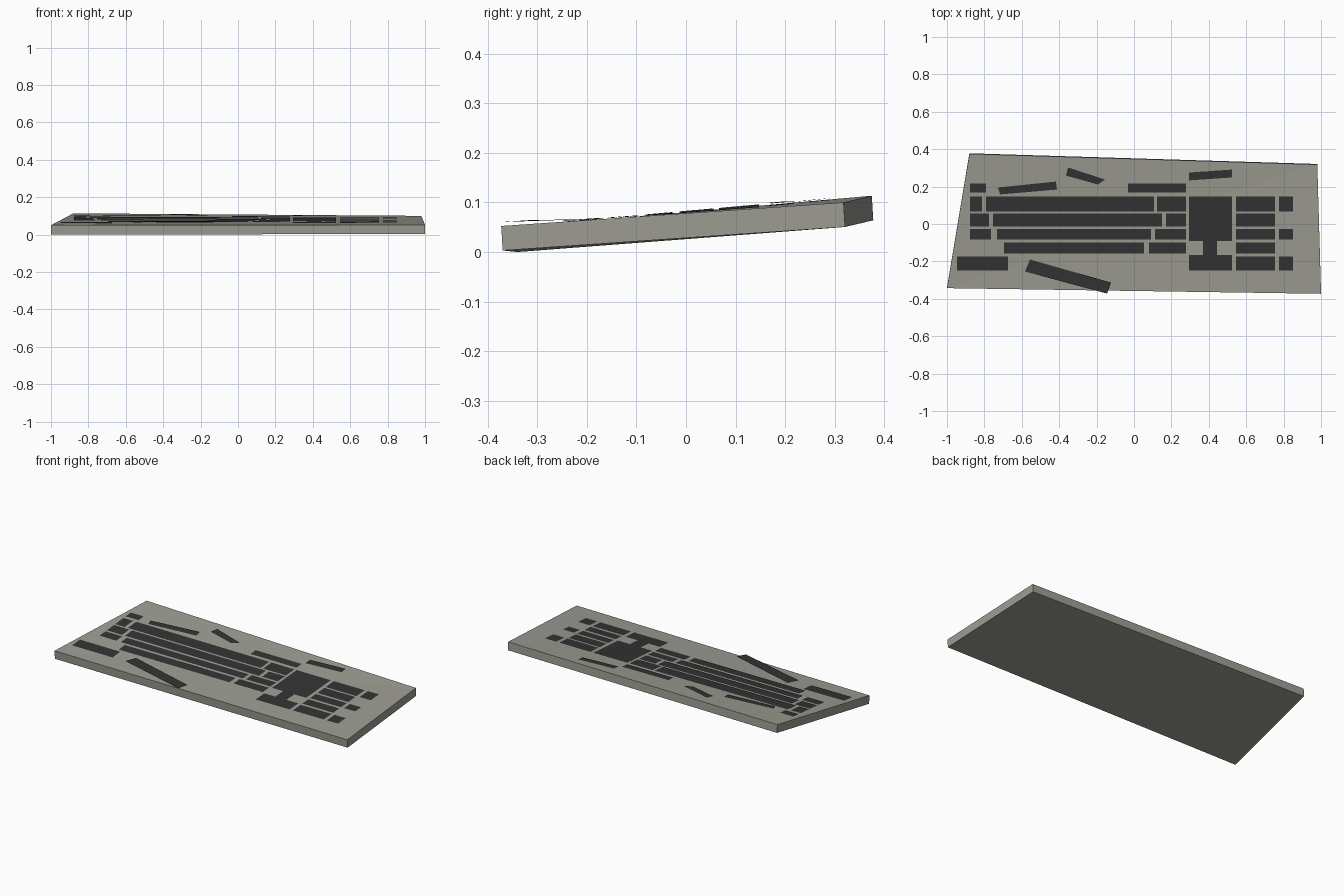
import bpy
from mathutils import Vector

if "Cube" in bpy.data.objects:
    bpy.data.objects.remove(bpy.data.objects["Cube"])


def material(name, rgb):
    m = bpy.data.materials.new(name)
    m.diffuse_color = (*rgb, 1)
    m.use_nodes = True
    m.node_tree.nodes["Principled BSDF"].inputs["Base Color"].default_value = m.diffuse_color
    return m


def mesh_object(name, verts, faces, mat):
    me = bpy.data.meshes.new(name)
    me.from_pydata(verts, [], faces)
    me.materials.append(mat)
    me.update()
    ob = bpy.data.objects.new(name, me)
    bpy.context.collection.objects.link(ob)
    return ob


case_grey = material("warm_grey", (0.335, 0.33, 0.29))
key_dark = material("charcoal", (0.033, 0.033, 0.033))

# Tilted, slightly skewed slab: front left, front right, back right, back left
top = [Vector(p) for p in ((-1, -0.343, 0.050), (1, -0.373, 0.0525),
                           (0.98, 0.318, 0.100), (-0.88, 0.375, 0.1135))]
drop = Vector((0, 0.003, -0.0495))
bottom = [p + drop for p in top]
bottom[0].z = 0
sides = [(i, i + 4, (i + 1) % 4 + 4, (i + 1) % 4) for i in range(4)]
mesh_object("keyboard_case", top + bottom,
            [(0, 1, 2), (0, 2, 3), (4, 6, 5), (4, 7, 6)] + sides, case_grey)


def plane_z(a, b, c, x, y):
    n = (b - a).cross(c - a)
    return a.z - (n.x * (x - a.x) + n.y * (y - a.y)) / n.z


def surface(x, y, lift=0.003):
    """Point just above the case top."""
    a, b, c, d = top
    return (x, y, max(plane_z(a, b, c, x, y), plane_z(a, c, d, x, y)) + lift)


def rect(x0, x1, y0, y1):
    return [(x0, y0), (x1, y0), (x1, y1), (x0, y1)]


def key_group(name, quads, lift=0.003):
    verts = [surface(x, y, lift) for q in quads for x, y in q]
    mesh_object(name, verts, [tuple(range(i, i + 4)) for i in range(0, len(verts), 4)], key_dark)


# Straight key rows: (y low, y high, x spans)
pad, edge = (0.545, 0.754), (0.775, 0.85)
rows = [
    (0.168, 0.217, [(-0.877, -0.79), (-0.032, 0.278)]),
    (0.067, 0.147, [(-0.877, -0.813), (-0.791, 0.107), (0.123, 0.278), pad, edge]),
    (-0.013, 0.056, [(-0.877, -0.775), (-0.754, 0.15), (0.171, 0.278), pad]),
    (-0.083, -0.027, [(-0.877, -0.765), (-0.733, 0.091), (0.112, 0.278), pad, edge]),
    (-0.158, -0.099, [(-0.695, 0.053), (0.08, 0.278), pad]),
    (-0.249, -0.174, [(-0.947, -0.674), pad, edge]),
]
for n, (y0, y1, spans) in enumerate(rows):
    key_group(f"key_row_{n + 1}", [rect(a, b, y0, y1) for a, b in spans])

# Navigation block with arrow keys below
key_group("navigation_keys", [rect(0.294, 0.524, -0.091, 0.147),
                              rect(0.369, 0.444, -0.166, -0.091),
                              rect(0.294, 0.524, -0.249, -0.166)])

# Crooked function key strips
key_group("crooked_function_keys", [
    [(-0.716, 0.158), (-0.412, 0.184), (-0.417, 0.227), (-0.727, 0.195)],
    [(-0.364, 0.259), (-0.193, 0.211), (-0.155, 0.238), (-0.353, 0.302)],
    [(0.294, 0.233), (0.524, 0.249), (0.524, 0.291), (0.294, 0.275)]], 0.005)

# Loose space bar sticking out over the front edge
mesh_object("space_bar", [(-0.583, -0.254, 0.0645), (-0.144, -0.372, 0.0605),
                          (-0.123, -0.313, 0.0645), (-0.556, -0.19, 0.066)],
            [(0, 1, 2, 3)], key_dark)
